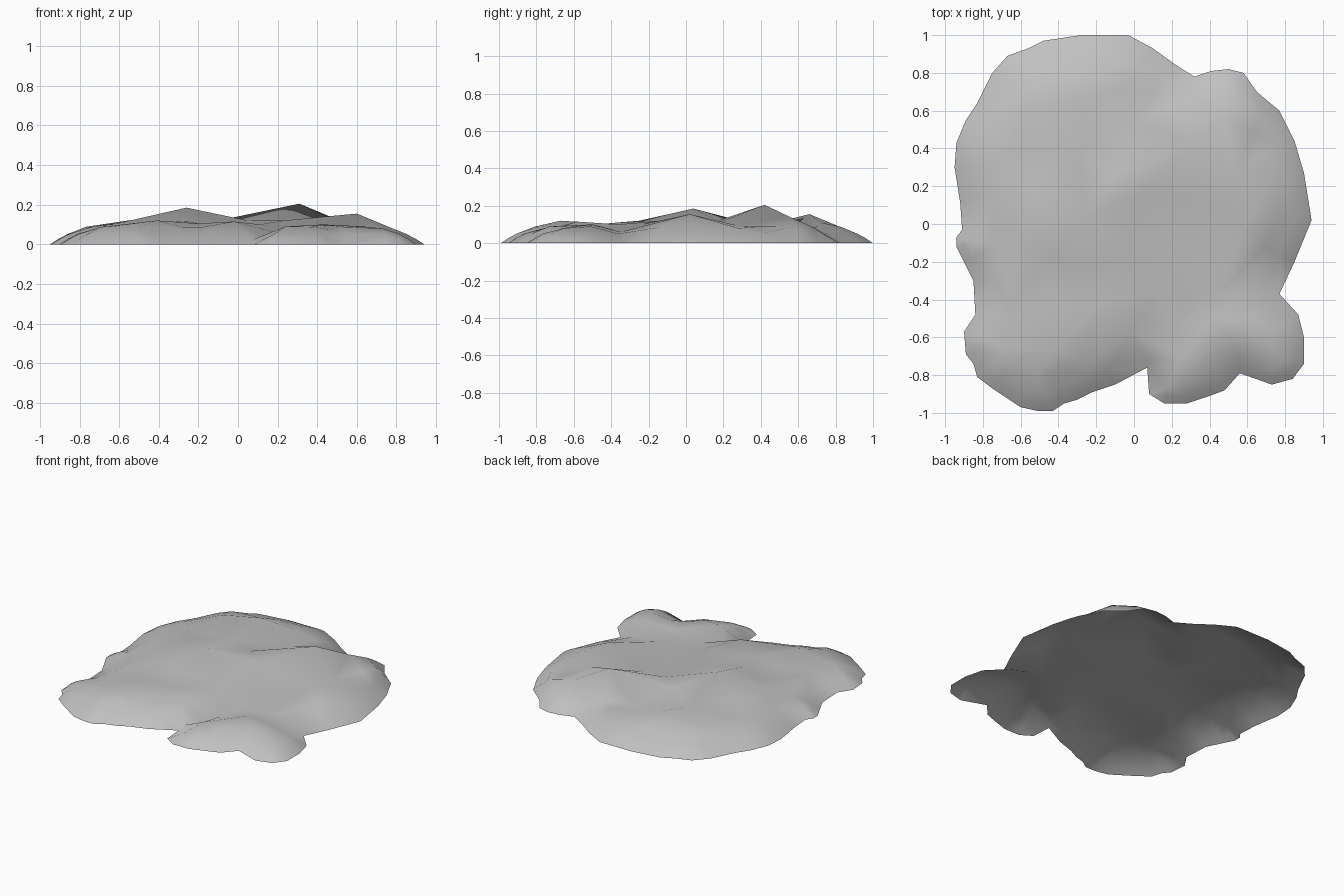
import bpy
from mathutils import Vector
from mathutils.geometry import delaunay_2d_cdt, intersect_point_line

cube = bpy.data.objects.get("Cube")
if cube:
    bpy.data.objects.remove(cube, do_unlink=True)

UNIT = 0.01  # points below are written in hundredths

# Shoreline of the mound, clockwise from the back
OUTLINE = [
    (-3, 100), (10, 93), (21, 85), (32, 78), (41, 81), (50, 82), (58, 80), (65, 70),
    (77, 60), (85, 44), (90, 27), (94, 2), (85, -20), (77, -37), (87, -48), (90, -60),
    (90, -74), (84, -82), (73, -85), (56, -79), (48, -88), (40, -91), (28, -95),
    (16, -95), (8, -90), (7, -76), (-10, -85), (-22, -89), (-30, -93), (-37, -95),
    (-43, -99), (-51, -99), (-60, -97), (-75, -87), (-83, -81), (-85, -74), (-89, -69),
    (-90, -57), (-84, -48), (-85, -30), (-90, -20), (-94, -12), (-94, -7), (-91, -3),
    (-92, 11), (-95, 30), (-94, 43), (-89, 55), (-83, 64), (-75, 80), (-67, 89),
    (-56, 93), (-48, 97), (-28, 100), (-15, 100),
]

# Crest lines and the cleft, each a chain of x, y, height
RIDGES = {
    "main crest": [(-52, 21, 12.5), (-26, 4, 18.5), (-10, 27, 12), (31, 42, 20.5),
                   (47, 56, 13.8), (67, 58, 9)],
    "saddle edge": [(-10, 27, 12), (5, 17, 12)],
    "side crest": [(78, 28, 8), (60, 2, 15.5), (23, -14, 12), (11, -36, 10),
                   (-2, -58, 11.5)],
    "left crest": [(-59, -9, 11), (-66, -42, 10)],
    "front crest": [(-28, -25, 12), (-20, -43, 10.5), (-41, -67, 12)],
    "back crest": [(-55, 62, 12), (-28, 66, 15.5), (-5, 72, 11)],
    "knoll crest": [(24, -72, 9), (43, -50, 10), (63, -51, 9), (73, -65, 8)],
    "cleft": [(14, -64, 3), (23, -51, 5), (32, -38, 7), (46, -35, 6), (56, -36, 5),
              (67, -37, 3)],
}

# Hollows between the crests
HOLLOWS = [
    (-30, 40, 9), (2, 55, 8), (20, 62, 8.5), (-68, 38, 10), (24, 14, 9.5),
    (55, 27, 9.5), (-4, -16, 9.5), (-44, -18, 10), (-44, -43, 9), (46, -68, 7.5),
    (54, 67, 9),
]

# Rounded rim: inset distance and height of each ring
RIM_RINGS = [(0.04, 0.026), (0.09, 0.052), (0.18, 0.088)]


def scaled(points):
    return [Vector(p) * UNIT for p in points]


def distance_to_shore(point, shore):
    """Shortest distance from a flat point to the closed shoreline."""
    best = float("inf")
    for i, start in enumerate(shore):
        end = shore[i - 1]
        near, t = intersect_point_line(point, start, end)
        near = start.lerp(end, min(max(t, 0), 1)) if not 0 <= t <= 1 else near
        best = min(best, (point - Vector(near[:2])).length)
    return best


def inset_points(shore, inset):
    """Shore points moved inwards, dropping those that collide in narrow places."""
    for i, point in enumerate(shore):
        along = shore[(i + 1) % len(shore)] - shore[i - 1]
        inward = Vector((along.y, -along.x)).normalized()
        moved = point + inward * inset
        if distance_to_shore(moved, shore) > inset * 0.85:
            yield moved


def far_from(point, others, gap):
    return all((point - other.xy).length > gap for other in others)


def flat_material(name, colour):
    material = bpy.data.materials.new(name)
    material.use_nodes = True
    material.diffuse_color = colour
    material.node_tree.nodes["Principled BSDF"].inputs["Base Color"].default_value = colour
    return material


# Shore and crest lines are kept as edges of the surface
shore = scaled(OUTLINE)
surface = [point.to_3d() for point in shore]
edges = [(i, (i + 1) % len(shore)) for i in range(len(shore))]
for chain in RIDGES.values():
    first = len(surface)
    surface += scaled(chain)
    edges += [(i, i + 1) for i in range(first, len(surface) - 1)]
surface += scaled(HOLLOWS)

# Rim rings, kept clear of the crests and hollows
controls = surface[len(shore):]
for inset, height in RIM_RINGS:
    ring = []
    for point in inset_points(shore, inset):
        if far_from(point, controls, 0.09) and far_from(point, ring, inset * 0.4):
            ring.append(Vector((point.x, point.y, height)))
    surface += ring

# Triangulate inside the shoreline and lift each point to its height
flat, _, faces, origins, _, _ = delaunay_2d_cdt(
    [point.xy for point in surface], edges, [], 1, 1e-5)
verts = [(p.x, p.y, surface[source[0]].z if source else 0)
         for p, source in zip(flat, origins)]

mesh = bpy.data.meshes.new("ground_mound")
mesh.from_pydata(verts, [], faces)
mesh.update()
if sum(face.normal.z for face in mesh.polygons) < 0:
    mesh.flip_normals()
mesh.shade_smooth()
mesh.materials.append(flat_material("stone grey", (0.53, 0.53, 0.53, 1)))

mound = bpy.data.objects.new("ground_mound", mesh)
bpy.context.collection.objects.link(mound)
